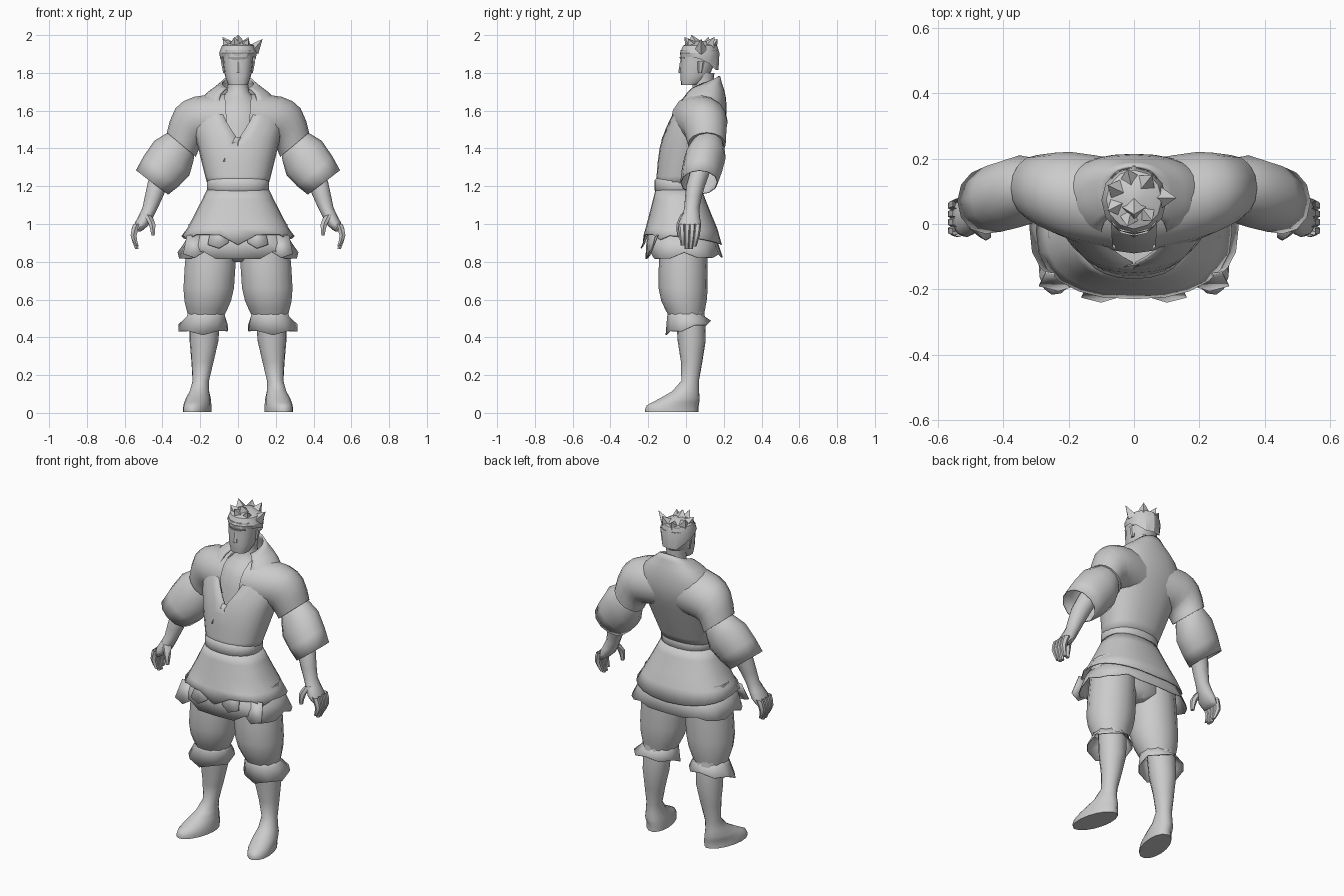
import bpy, bmesh
from math import sin, cos, pi, radians, copysign
from mathutils import Vector, Matrix

cube = bpy.data.objects.get("Cube")
if cube:
    bpy.data.objects.remove(cube, do_unlink=True)

shade = (.6, .6, .6, 1)
grey = bpy.data.materials.new("plain grey")
grey.use_nodes = True
grey.diffuse_color = shade
grey.node_tree.nodes["Principled BSDF"].inputs["Base Color"].default_value = shade


def finish(bm, name, mirror=False, thickness=0, sharp=50):
    """Turn a bmesh into a smooth shaded object with optional modifiers."""
    bmesh.ops.remove_doubles(bm, verts=bm.verts, dist=.0005)
    bmesh.ops.recalc_face_normals(bm, faces=bm.faces)
    mesh = bpy.data.meshes.new(name)
    bm.to_mesh(mesh)
    bm.free()
    mesh.materials.append(grey)
    part = bpy.data.objects.new(name, mesh)
    bpy.context.collection.objects.link(part)
    bpy.ops.object.select_all(action='DESELECT')
    part.select_set(True)
    bpy.context.view_layer.objects.active = part
    bpy.ops.object.shade_smooth_by_angle(angle=radians(sharp))
    if thickness:
        part.modifiers.new("Thickness", 'SOLIDIFY').thickness = thickness
    if mirror:
        part.modifiers.new("Mirror", 'MIRROR')


def ring(z, wide, deep, x=0, y=0, tilt=0, yaw=0):
    """One cross-section: half sizes, centre and turn in degrees."""
    return Vector((x, y, z, wide, deep, tilt, yaw))


def between(keys, steps):
    """Add curved in-between rings to a few key rings."""
    rings = []
    for i in range(len(keys) - 1):
        before, start = keys[max(i - 1, 0)], keys[i]
        end, after = keys[i + 1], keys[min(i + 2, len(keys) - 1)]
        for step in range(steps):
            f = step / steps
            line = start.lerp(end, f)
            pull = (start * 2 - before - end) * (1 - f) + (end * 2 - start - after) * f
            rings.append(line + pull * f * (1 - f) / 2)
    return rings + [keys[-1]]


def skin(bm, keys, sides=16, steps=3, power=2, bottom=False, top=False, opening=None, edit=None):
    """Join rings into a surface; opening gives the half angle left out at the front."""
    rows = []
    rings = between(keys, steps)
    for i, (x, y, z, wide, deep, tilt, yaw) in enumerate(rings):
        turn = Matrix.Rotation(radians(yaw), 3, 'Z') @ Matrix.Rotation(radians(-tilt), 3, 'Y')
        gap = radians(opening(z)) if opening else 0
        row = []
        for k in range(sides + 1):
            a = gap - pi / 2 + (pi - gap) * 2 * k / sides
            flat = Vector((copysign(abs(cos(a)) ** (2 / power), cos(a)) * wide,
                           copysign(abs(sin(a)) ** (2 / power), sin(a)) * deep, 0))
            point = Vector((x, y, z)) + turn @ flat
            if edit:
                point.z += edit(a, i / (len(rings) - 1), k % sides)
            row.append(bm.verts.new(point))
        rows.append(row)
    for low, high in zip(rows, rows[1:]):
        for k in range(sides):
            bm.faces.new((low[k], low[k + 1], high[k + 1], high[k]))
    if bottom:
        bm.faces.new(rows[0][:-1])
    if top:
        bm.faces.new(rows[-1][:-1])


def loft(name, keys, mirror=False, thickness=0, sharp=50, **shape):
    bm = bmesh.new()
    skin(bm, keys, **shape)
    finish(bm, name, mirror, thickness, sharp)


def panel(bm, corners):
    bm.faces.new([bm.verts.new(corner) for corner in corners])


# Jacket body, open in a V at the front, with a collar standing higher behind
def neckline(z):
    return max(0, z - 1.45) * 130


def collar_rise(angle, along, k):
    return .035 * sin(angle) * along ** 6


loft("jacket", [ring(1.2, wide=.16, deep=.12, y=-.04), ring(1.4, wide=.21, deep=.15, y=.01),
                ring(1.55, wide=.24, deep=.15, y=.06), ring(1.67, wide=.19, deep=.12, y=.09),
                ring(1.75, wide=.085, deep=.08, y=.1)],
     sides=24, power=2.3, opening=neckline, edit=collar_rise, thickness=.01)
loft("chest_and_neck", [ring(1.4, wide=.15, deep=.11, y=.02), ring(1.6, wide=.14, deep=.12, y=.07),
                        ring(1.7, wide=.06, deep=.06, y=.09), ring(1.8, wide=.06, deep=.06, y=.09)])

# Lapel overlap running down from the V
bm = bmesh.new()
panel(bm, [(side * .015 - drop / 2, -.127 - drop / 8, 1.46 - drop)
           for side, drop in ((1, 0), (-1, 0), (-1, .13), (1, .13))])
finish(bm, "lapel", thickness=.005)

# Shoulder sleeves and wide lower sleeves
loft("shoulder_sleeve", [ring(1.55, wide=.14, deep=.14, x=.06, y=.06, tilt=86),
                         ring(1.545, wide=.135, deep=.135, x=.19, y=.085, tilt=72),
                         ring(1.51, wide=.122, deep=.115, x=.265, y=.1, tilt=57),
                         ring(1.42, wide=.1, deep=.1, x=.3, y=.11, tilt=40)],
     steps=2, top=True, mirror=True)
loft("lower_sleeve", [ring(1.45, wide=.07, deep=.07, x=.28, y=.12, tilt=42),
                      ring(1.35, wide=.13, deep=.11, x=.35, y=.1, tilt=44),
                      ring(1.22, wide=.107, deep=.1, x=.455, y=.07, tilt=37)],
     sides=12, steps=2, mirror=True, thickness=.006)

# Bare forearm and palm
loft("forearm", [ring(1.32, wide=.055, deep=.055, x=.38, y=.09, tilt=35),
                 ring(1.2, wide=.052, deep=.05, x=.43, y=.05, tilt=25),
                 ring(1.08, wide=.038, deep=.04, x=.468, y=.03, tilt=12),
                 ring(1, wide=.036, deep=.06, x=.51, y=.02, tilt=12),
                 ring(.96, wide=.02, deep=.05, x=.535, y=.02)],
     sides=12, steps=2, top=True, mirror=True)

# Four curled fingers and a thumb
bm = bmesh.new()
for finger in range(4):
    y = .028 * finger - .022
    tip = .885 - .02 * sin(finger)
    skin(bm, [ring(1, wide=.022, deep=.018, x=.535, y=y),
              ring(.94, wide=.018, deep=.017, x=.553, y=y * .9),
              ring(tip, wide=.01, deep=.012, x=.535, y=y * .7)], sides=6, steps=2, top=True)
skin(bm, [ring(1.05, wide=.028, deep=.028, x=.48, tilt=20),
          ring(1, wide=.02, deep=.02, x=.455, y=-.03),
          ring(.94, wide=.01, deep=.012, x=.45, y=-.035)], sides=6, steps=2, top=True)
finish(bm, "fingers", mirror=True)

# Belt
loft("belt", [ring(1.2 + height, wide=.165 - inset, deep=.128 - inset, y=-.04)
              for height, inset in ((-.03, .01), (-.02, 0), (.03, 0), (.04, .01))],
     sides=24, steps=1, power=2.3)


# Jacket skirt and the longer layer beneath, with uneven hems
def upper_hem(angle, along, k):
    if along < 1:
        return 0
    notch = .02 if k % 4 else -.03
    return .015 * abs(cos(angle)) - .03 * max(0, sin(angle)) - notch * min(0, sin(angle))


def lower_hem(angle, along, k):
    return (.02 if k % 4 == 2 else -.01) * (1 - .5 * sin(angle)) if along == 1 else 0


loft("jacket_skirt", [ring(1.19, wide=.16, deep=.12, y=-.04), ring(1.05, wide=.23, deep=.165, y=-.03),
                      ring(.92, wide=.3, deep=.21, y=-.02)],
     sides=24, steps=2, power=2.4, edit=upper_hem, thickness=.006)
loft("under_skirt", [ring(1, wide=.23, deep=.16, y=-.03), ring(.9, wide=.285, deep=.19, y=-.02),
                     ring(.83, wide=.32, deep=.205, y=-.01)],
     sides=24, steps=1, power=2.7, edit=lower_hem, thickness=.005)

# Hanging front flaps
bm = bmesh.new()
for x, y, z in ((.11, -.21, .93), (.24, -.175, .88)):
    panel(bm, [(x - .06, y + .015, z + .06), (x + .03, y + .03, z + .06),
               (x + .05, y - .01, z - .04), (x - .01, y - .025, z - .06), (x - .06, y - .01, z - .03)])
finish(bm, "front_flaps", mirror=True, thickness=.006)

# Baggy trousers with flared cuffs
loft("hips", [ring(.8, wide=.04, deep=.07), ring(.85, wide=.2, deep=.12, y=-.015),
              ring(1.05, wide=.2, deep=.13, y=-.02)], steps=1, bottom=True, top=True)
loft("trouser_leg", [ring(1, wide=.13, deep=.12, x=.135, y=-.01),
                     ring(.66, wide=.137, deep=.13, x=.155, y=-.015),
                     ring(.52, wide=.1, deep=.095, x=.168)], sides=14, mirror=True)


def cuff_hem(angle, along, k):
    return .03 * sin(angle) + (.008 if k % 2 else -.008) if along == 1 else 0


loft("trouser_cuff", [ring(.54, wide=.098, deep=.092, x=.168), ring(.51, wide=.107, deep=.1, x=.17),
                      ring(.45, wide=.138, deep=.12, x=.185, y=.012)],
     sides=10, steps=1, edit=cuff_hem, mirror=True, thickness=.005)

# Lower legs and feet
loft("lower_leg", [ring(.55, wide=.08, deep=.075, x=.175, y=.02),
                   ring(.38, wide=.076, deep=.074, x=.18, y=.03),
                   ring(.17, wide=.044, deep=.047, x=.197, y=.022, yaw=8),
                   ring(.08, wide=.063, deep=.105, x=.21, y=-.03, yaw=12),
                   ring(.04, wide=.068, deep=.142, x=.215, y=-.07, yaw=14),
                   ring(.005, wide=.07, deep=.145, x=.216, y=-.075, yaw=14)],
     steps=2, top=True, mirror=True)

# Head with a square jaw
loft("head", [ring(1.735, wide=.05, deep=.045, y=.02), ring(1.79, wide=.07, deep=.078, y=.048),
              ring(1.92, wide=.085, deep=.1, y=.072)], power=2.4, bottom=True, top=True)

# Nose, brow and ears
bm = bmesh.new()
skin(bm, [ring(1.8, wide=.016, deep=.015, y=-.026), ring(1.86, wide=.008, deep=.01, y=-.022)],
     sides=6, steps=1, bottom=True, top=True)
skin(bm, [ring(1.86, wide=.05, deep=.025), ring(1.885, wide=.062, deep=.036)],
     sides=10, steps=1, bottom=True, top=True)
for side in (-1, 1):
    skin(bm, [ring(1.8, wide=.008, deep=.012, x=side * .072, y=.075),
              ring(1.86, wide=.012, deep=.02, x=side * .08, y=.08)],
         sides=6, steps=1, bottom=True, top=True)
finish(bm, "nose_brow_and_ears", sharp=35)


# Hair cap with a slanted lower edge
def hairline(angle, along, k):
    return 0 if along else -.07 * max(0, sin(angle)) - .01 * (k % 2)


loft("hair", [ring(1.885, wide=.094, deep=.1, y=.072), ring(1.905, wide=.1, deep=.105, y=.072),
              ring(1.945, wide=.085, deep=.09, y=.075), ring(1.97, wide=.03, deep=.035, y=.08)],
     sides=12, steps=1, top=True, edit=hairline, sharp=30)

# Broad pointed tufts swept around the crown, with the largest on the left
bm = bmesh.new()
crown = Vector((0, .08, 1.92))
for tuft in range(7):
    angle = tuft * pi * 2 / 7
    out = Vector((cos(angle), sin(angle), 0))
    base = crown + out * (.08 if tuft == 0 else .04)
    rise = out * .05 + Vector((0, 0, .06 + .01 * (tuft % 2)))
    place = Matrix.Translation(base + rise / 2) @ rise.to_track_quat('Z', 'Y').to_matrix().to_4x4()
    bmesh.ops.create_cone(bm, cap_ends=True, segments=4, radius1=.035 if tuft == 0 else .055,
                          radius2=0, depth=rise.length, matrix=place)
skin(bm, [ring(1.95, wide=.05, deep=.05, y=.06), ring(2, wide=.001, deep=.001, y=.03)],
     sides=4, steps=1, top=True)
finish(bm, "hair_tufts", sharp=20)
